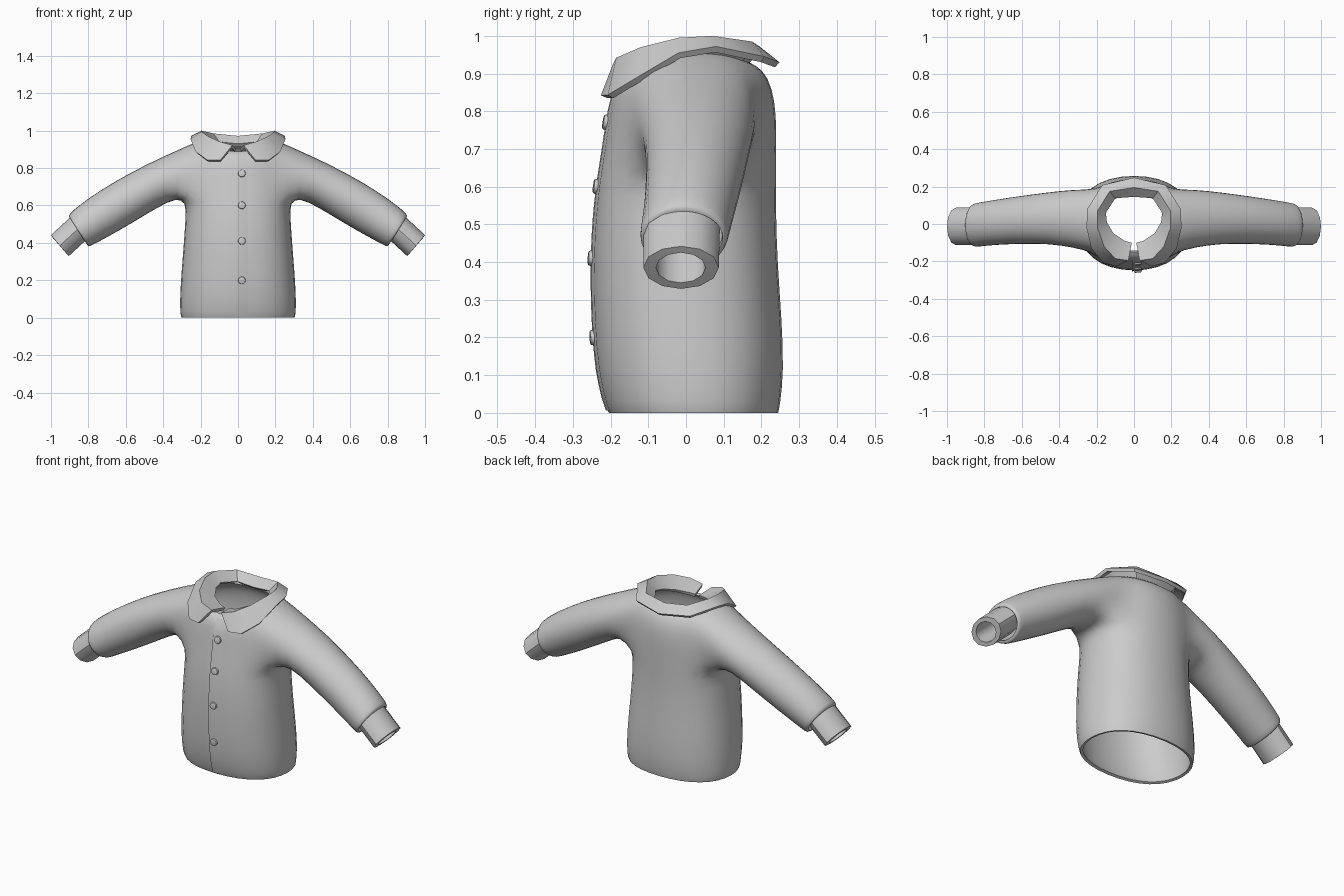
import bpy, bmesh
from math import sin, cos, pi, radians, copysign
from mathutils import Vector
from mathutils.bvhtree import BVHTree

if "Cube" in bpy.data.objects:
    bpy.data.objects.remove(bpy.data.objects["Cube"])

N = 16


def add_mesh(name, bm):
    me = bpy.data.meshes.new(name)
    bm.to_mesh(me)
    bm.free()
    ob = bpy.data.objects.new(name, me)
    bpy.context.collection.objects.link(ob)
    return ob


def finish(ob, angle=40):
    """Apply modifiers and shade smooth."""
    bpy.ops.object.select_all(action='DESELECT')
    ob.select_set(True)
    bpy.context.view_layer.objects.active = ob
    if ob.modifiers:
        bpy.ops.object.convert(target='MESH')
    bpy.ops.object.shade_smooth_by_angle(angle=radians(angle))


def thicken(ob, t):
    m = ob.modifiers.new("Solidify", 'SOLIDIFY')
    m.thickness, m.offset = t, -1


def sleeve_ring(bm, s, top, bot, yf, yb, n=N, k=1.02):
    """Oval ring spanning a top and bottom point in the xz plane."""
    t, b = Vector((top[0], 0, top[1])), Vector((bot[0], 0, bot[1]))
    mid, up = (t + b) / 2, (t - b) / 2 * k
    cy, ry = (yf + yb) / 2, (yb - yf) / 2 * k
    out = []
    for i in range(n):
        a = 2 * pi * i / n
        p = mid + up * cos(a)
        out.append(bm.verts.new((s * p.x, cy + ry * sin(a), p.z)))
    return out


def bridge(bm, a, b):
    n = len(a)
    for i in range(n):
        bm.faces.new((a[i], a[(i + 1) % n], b[(i + 1) % n], b[i]))


# Torso rings: half width, front y, back y, then z at front, side, back
torso = [
    (.303, -.205, .245, 0, 0, 0), (.310, -.215, .250, .02, .02, .02),
    (.311, -.237, .260, .11, .11, .11), (.303, -.247, .255, .24, .24, .24),
    (.290, -.250, .243, .40, .40, .40), (.281, -.243, .239, .53, .53, .53),
    (.278, -.232, .240, .62, .62, .62), (.275, -.220, .240, .69, .70, .70),
    (.270, -.210, .240, .76, .79, .79), (.255, -.200, .230, .82, .88, .86),
    (.220, -.185, .205, .865, .945, .91), (.175, -.150, .165, .885, .958, .93)]
# Sleeve rings: top point, bottom point, front y, back y
sleeve = [
    ((.325, .895), (.33, .64), -.125, .185), ((.48, .825), (.43, .59), -.106, .170),
    ((.65, .735), (.57, .503), -.106, .150), ((.80, .64), (.70, .43), -.112, .128),
    ((.885, .572), (.78, .387), -.122, .114), ((.907, .548), (.80, .378), -.122, .110),
    ((.90, .535), (.81, .395), -.112, .098)]

# Body with sleeves joined into armholes
bm = bmesh.new()
rings = []
for hx, yf, yb, zf, zs, zb in torso:
    cy, ry, ring = (yf + yb) / 2, (yb - yf) / 2 * 1.02, []
    for i in range(N):
        a = 2 * pi * i / N
        c, s = cos(a), sin(a)
        x = copysign(abs(c) ** .88, c) * hx * 1.02
        y = cy + copysign(abs(s) ** .88, s) * ry
        z = zs + ((zf if s < 0 else zb) - zs) * s * s
        ring.append(bm.verts.new((x, y, z)))
    rings.append(ring)
R0, R1 = 6, 10
for r in range(len(rings) - 1):
    for i in range(N):
        in_hole = R0 <= r < R1 and (i in (14, 15, 0, 1) or i in (6, 7, 8, 9))
        if not in_hole:
            j = (i + 1) % N
            bm.faces.new((rings[r][i], rings[r][j], rings[r + 1][j], rings[r + 1][i]))
path = [(R1, o) for o in (0, 1, 2)] + [(r, 2) for r in (9, 8, 7)] + \
       [(R0, o) for o in (2, 1, 0, -1, -2)] + [(r, -2) for r in (7, 8, 9)] + \
       [(R1, -2), (R1, -1)]
for s in (1, -1):
    prev = [rings[r][(o if s > 0 else 8 - o) % N] for r, o in path]
    for spec in sleeve:
        ring = sleeve_ring(bm, s, *spec)
        bridge(bm, prev, ring)
        prev = ring
loose = [v for v in bm.verts if not v.link_faces]
bmesh.ops.delete(bm, geom=loose, context='VERTS')
bmesh.ops.recalc_face_normals(bm, faces=bm.faces)
front = min(bm.faces, key=lambda f: f.calc_center_median().y)
if front.normal.y > 0:
    bmesh.ops.reverse_faces(bm, faces=bm.faces)
body = add_mesh("shirt_body", bm)
body.modifiers.new("Subsurf", 'SUBSURF').levels = 1
thicken(body, .015)
finish(body, 50)

# Cuffs: thick short tubes
for s, side in ((1, "left"), (-1, "right")):
    bm = bmesh.new()
    specs = [((.885, .548), (.79, .435), -.112, .090), ((1.0, .442), (.905, .329), -.113, .087),
             ((.988, .425), (.919, .345), -.080, .052), ((.87, .53), (.80, .452), -.080, .052)]
    rs = [sleeve_ring(bm, s, *sp, n=12, k=1) for sp in specs]
    for i in range(4):
        bridge(bm, rs[i], rs[(i + 1) % 4])
    bmesh.ops.recalc_face_normals(bm, faces=bm.faces)
    finish(add_mesh("cuff_" + side, bm))

# Collar: half profile (neck edge, fold, outer edge) from front to back, mirrored
stations = [
    ((.012, -.10, .905), (.03, -.195, .922), (.095, -.226, .842)),
    ((.05, -.09, .91), (.10, -.185, .942), (.165, -.208, .843)),
    ((.11, -.05, .925), (.16, -.12, .970), (.228, -.13, .89)),
    ((.145, .01, .94), (.195, -.02, .995), (.254, -.02, .955)),
    ((.15, .06, .95), (.195, .07, 1.0), (.25, .08, .972)),
    ((.10, .138, .94), (.13, .175, .985), (.17, .208, .945)),
    ((0, .145, .93), (0, .195, .972), (0, .248, .93))]
bm = bmesh.new()
cols = [[bm.verts.new(p) for p in st] for st in stations]
for a, b in zip(cols, cols[1:]):
    for k in (0, 1):
        bm.faces.new((a[k], a[k + 1], b[k + 1], b[k]))
bmesh.ops.recalc_face_normals(bm, faces=bm.faces)
if sum(f.normal.z for f in bm.faces) < 0:
    bmesh.ops.reverse_faces(bm, faces=bm.faces)
collar = add_mesh("collar", bm)
collar.modifiers.new("Mirror", 'MIRROR')
thicken(collar, .018)
finish(collar, 35)

# Front surface lookup for the placket and buttons
bpy.context.view_layer.update()
tree = BVHTree.FromObject(body, bpy.context.evaluated_depsgraph_get())


def front_hit(x, z):
    hit = tree.ray_cast(Vector((x, -1, z)), Vector((0, 1, 0)))
    return hit[0], hit[1]


# Placket: overlapping front edge that fades into the body
bm = bmesh.new()
rows = []
for i in range(25):
    z = .006 + .868 * i / 24
    rows.append([bm.verts.new((x, front_hit(x, z)[0].y - d, z))
                 for x, d in ((-.011, -.006), (-.010, .006), (.03, .005), (.075, -.003))])
for a, b in zip(rows, rows[1:]):
    for k in range(3):
        bm.faces.new((a[k], a[k + 1], b[k + 1], b[k]))
finish(add_mesh("placket", bm))

# Buttons
for i, z in enumerate((.77, .60, .41, .20)):
    loc, nor = front_hit(.02, z)
    bpy.ops.mesh.primitive_cylinder_add(vertices=16, radius=.02, depth=.016,
                                        location=loc + nor * .006)
    ob = bpy.context.object
    ob.name = "button_%d" % (i + 1)
    ob.rotation_euler = nor.to_track_quat('Z', 'Y').to_euler()
    m = ob.modifiers.new("Bevel", 'BEVEL')
    m.width, m.segments = .005, 2
    finish(ob)
